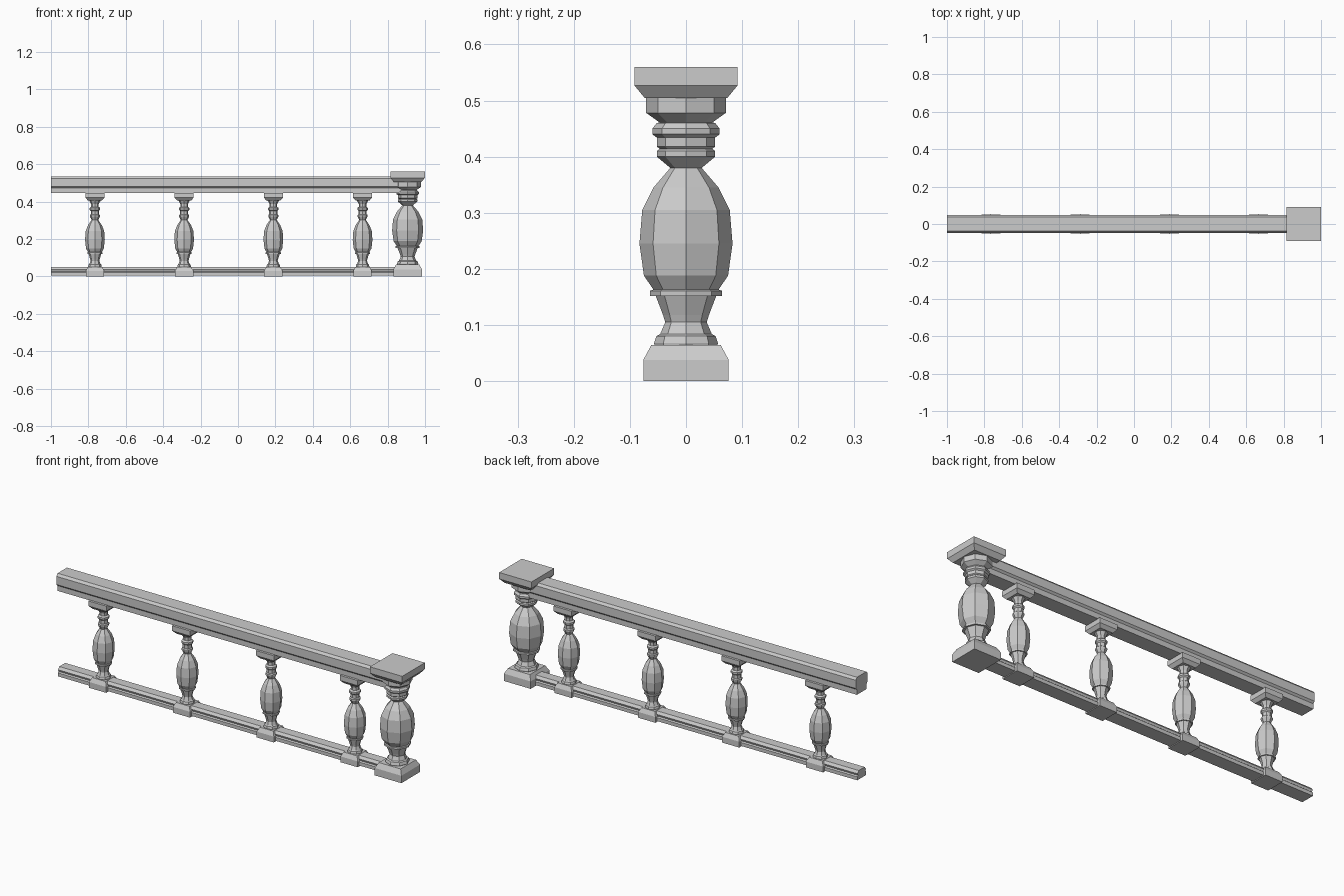
import bpy, bmesh
from math import sin, cos, pi, sqrt

if "Cube" in bpy.data.objects:
    bpy.data.objects.remove(bpy.data.objects["Cube"])

# Half-profile (radius, height) of the turned post, base block to cap
TURNING = [(.055, .058), (.057, .068), (.053, .080), (.046, .084), (.037, .105),
           (.041, .118), (.054, .152), (.064, .152), (.064, .161), (.058, .163),
           (.075, .188), (.083, .245), (.078, .305), (.058, .345), (.028, .380),
           (.052, .400), (.052, .410), (.047, .414), (.052, .418), (.052, .434),
           (.060, .440), (.060, .450), (.052, .460)]


def finish(name, bm):
    bmesh.ops.recalc_face_normals(bm, faces=bm.faces[:])
    me = bpy.data.meshes.new(name)
    bm.to_mesh(me)
    bm.free()
    ob = bpy.data.objects.new(name, me)
    bpy.context.collection.objects.link(ob)
    return ob


def skin(bm, rings):
    """Join rings of points into a closed solid."""
    vs = [[bm.verts.new(p) for p in r] for r in rings]
    n = len(vs[0])
    for a, b in zip(vs, vs[1:]):
        for i in range(n):
            j = (i + 1) % n
            bm.faces.new((a[i], a[j], b[j], b[i]))
    bm.faces.new(vs[0][::-1])
    bm.faces.new(vs[-1])


def turned(name, x, profile, sides=8, start=0.0):
    bm = bmesh.new()
    skin(bm, [[(x + r * cos(start + 2 * pi * i / sides),
                r * sin(start + 2 * pi * i / sides), z) for i in range(sides)]
              for r, z in profile])
    return finish(name, bm)


def block(name, x, profile):
    """Square block from (half width, height) pairs."""
    return turned(name, x, [(h * sqrt(2), z) for h, z in profile], 4, pi / 4)


def rail(name, half_section, x0, x1):
    """Mirror a half section in y and sweep it along x."""
    section = half_section + [(-y, z) for y, z in reversed(half_section)]
    bm = bmesh.new()
    skin(bm, [[(x, y, z) for y, z in section] for x in (x0, x1)])
    return finish(name, bm)


# End post
PX = .907
block("post_base", PX, [(.076, 0), (.076, .038), (.062, .064)])
turned("post_shaft", PX, TURNING + [(.047, .461), (.071, .478), (.071, .506)])
block("post_cap", PX, [(.074, .505), (.092, .527), (.092, .56)])

# Balusters: slimmer, shorter versions of the post
for i in range(4):
    x = -.765 + .477 * i
    block(f"baluster_base_{i}", x, [(.049, 0), (.049, .030), (.038, .051)])
    turned(f"baluster_shaft_{i}", x,
           [(r * .635, z * .795) for r, z in TURNING[:15]] +
           [(.027, .320), (.027, .328), (.022, .332), (.022, .350), (.028, .356),
            (.028, .366), (.020, .372), (.020, .386), (.032, .408)])
    block(f"baluster_cap_{i}", x, [(.037, .405), (.051, .421), (.051, .447)])

# Rails
rail("top_rail", [(.039, .445), (.039, .472), (.048, .481), (.048, .523), (.038, .535)], -1, .90)
rail("bottom_rail", [(.036, .004), (.036, .022), (.030, .027), (.034, .037), (.024, .050)], -1, .90)
